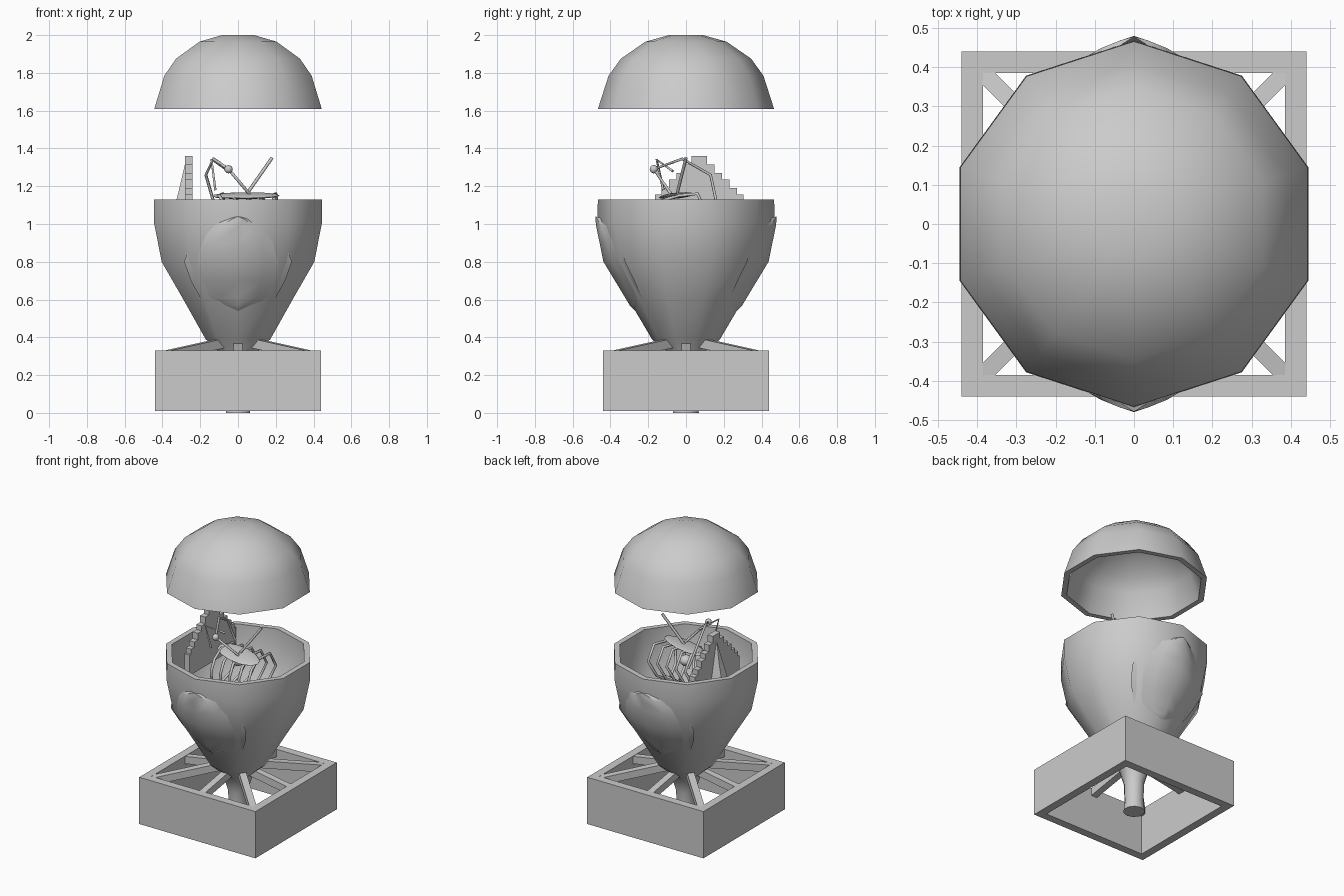
import bpy, bmesh, math
from mathutils import Vector

if "Cube" in bpy.data.objects:
    bpy.data.objects.remove(bpy.data.objects["Cube"])


def make(name, verts, faces, smooth=False):
    me = bpy.data.meshes.new(name)
    me.from_pydata(verts, [], faces)
    bm = bmesh.new()
    bm.from_mesh(me)
    bmesh.ops.recalc_face_normals(bm, faces=bm.faces)
    bm.to_mesh(me)
    bm.free()
    ob = bpy.data.objects.new(name, me)
    bpy.context.collection.objects.link(ob)
    if smooth:
        bpy.ops.object.select_all(action='DESELECT')
        ob.select_set(True)
        bpy.context.view_layer.objects.active = ob
        bpy.ops.object.shade_smooth_by_angle(angle=math.radians(40))
    return ob


def lathe(name, profile, n=10):
    # profile runs from outer end to inner end; both ends are capped
    verts = [(r * math.cos(math.pi / 2 + math.tau * k / n),
              r * math.sin(math.pi / 2 + math.tau * k / n), z)
             for r, z in profile for k in range(n)]
    faces = [(i * n + k, i * n + (k + 1) % n, (i + 1) * n + (k + 1) % n, (i + 1) * n + k)
             for i in range(len(profile) - 1) for k in range(n)]
    last = (len(profile) - 1) * n
    faces += [tuple(range(n)), tuple(range(last, last + n))]
    return make(name, verts, faces, True)


def prism(name, pts, offset):
    n, off = len(pts), Vector(offset)
    verts = [Vector(p) for p in pts] + [Vector(p) + off for p in pts]
    faces = [tuple(range(n)), tuple(range(n, 2 * n))]
    faces += [(i, (i + 1) % n, n + (i + 1) % n, n + i) for i in range(n)]
    return make(name, verts, faces)


def beam(name, a, b, w, h):
    a, b = Vector(a), Vector(b)
    side = (b - a).cross(Vector((0, 0, 1))).normalized() * w / 2
    down = Vector((0, 0, -h))
    return prism(name, [a + side, a - side, a - side + down, a + side + down], b - a)


def tube(name, pts, r):
    cu = bpy.data.curves.new(name, 'CURVE')
    cu.dimensions = '3D'
    cu.bevel_depth = r
    cu.bevel_resolution = 1
    cu.use_fill_caps = True
    sp = cu.splines.new('POLY')
    sp.points.add(len(pts) - 1)
    for p, co in zip(sp.points, pts):
        p.co = (*co, 1)
    ob = bpy.data.objects.new(name, cu)
    bpy.context.collection.objects.link(ob)
    return ob


def ball(name, loc, scale):
    bpy.ops.mesh.primitive_uv_sphere_add(segments=12, ring_count=8, radius=1, location=loc)
    ob = bpy.context.object
    ob.name = name
    ob.scale = scale
    bpy.ops.object.shade_smooth_by_angle(angle=math.radians(40))
    return ob


# Ten-sided hollow bowl with its narrow stem
outer = [(.068, 0), (.06, .06), (.065, .2), (.1, .32), (.18, .39), (.31, .61),
         (.425, .8), (.468, 1.01), (.467, 1.13)]
inner = [(.43, 1.13), (.43, 1.01), (.388, .82), (.27, .62), (.14, .43), (.05, .38)]
lathe('bowl', outer + inner)

# Lifted domed lid
lathe('lid', [(.09, 2.0), (.215, 1.965), (.345, 1.875), (.41, 1.785), (.466, 1.61),
              (.43, 1.61), (.375, 1.775), (.315, 1.85), (.2, 1.93), (.08, 1.965)])

# Faceted shield panels on front and back
def bowl_radius(z):
    for (r0, z0), (r1, z1) in zip(outer, outer[1:]):
        if z0 <= z <= z1:
            return r0 + (r1 - r0) * (z - z0) / (z1 - z0)
    return .46

def bowl_y(x, z, extra):
    # flat sides around the vertex on the y axis
    return bowl_radius(z) - abs(x) * math.tan(math.radians(18)) + extra

rows = [(.09, .57), (.2, .61), (.25, .7), (.285, .8), (.25, .9), (.17, .99), (.07, 1.025)]
for name, s in (('front_panel', -1), ('back_panel', 1)):
    verts = [(0, s * bowl_y(0, .54, 0), .54)]
    for w, z in rows:
        for f in (-1, -.5, 0, .5, 1):
            edge = abs(f) == 1
            verts.append((w * f, s * bowl_y(w * f, z, -.012 if edge else .012), z))
    verts.append((0, s * .478, 1.04))
    faces = [(0, 1 + i, 2 + i) for i in range(4)]
    faces += [(1 + r * 5 + i, 2 + r * 5 + i, 7 + r * 5 + i, 6 + r * 5 + i)
              for r in range(len(rows) - 1) for i in range(4)]
    t = len(verts) - 1
    faces += [(t, t - 5 + i, t - 4 + i) for i in range(4)]
    make(name, verts, faces, True)

# Open square base frame
def square(h, z):
    return [(-h, -h, z), (h, -h, z), (h, h, z), (-h, h, z)]

verts = square(.44, .01) + square(.44, .33) + square(.385, .33) + square(.385, .01)
make('base_frame', verts, [(a * 4 + i, a * 4 + (i + 1) % 4,
                            (a + 1) % 4 * 4 + (i + 1) % 4, (a + 1) % 4 * 4 + i)
                           for a in range(4) for i in range(4)])

# Eight struts holding the stem
for k in range(8):
    d = Vector((math.cos(k * math.pi / 4), math.sin(k * math.pi / 4), 0))
    reach = .56 if k % 2 else .4
    top = .405 if k % 2 else .385
    beam('strut_%d' % k, d * .05 + Vector((0, 0, top)), d * reach + Vector((0, 0, .325)), .045, .05)

# Stepped gable wall inside the bowl, with a buttress behind it
steps = [(.04, 1.36), (.08, 1.315), (.12, 1.27), (.16, 1.235), (.2, 1.19), (.235, 1.155), (.25, 1.12)]
right, w0 = [], 0
for i, (w, z) in enumerate(steps):
    right.append((w, z))
    right.append((w, steps[i + 1][1] if i < len(steps) - 1 else .98))
gable = [(-.28, .07 + w, z) for w, z in right] + [(-.28, .07 - w, z) for w, z in reversed(right)]
prism('stepped_wall', gable, (.04, 0, 0))
make('buttress', [(-.28, .0, 1.0), (-.36, .03, 1.0), (-.36, .11, 1.0), (-.28, .14, 1.0),
                  (-.315, .05, 1.17), (-.315, .09, 1.17), (-.28, .07, 1.32)],
     [(0, 1, 2, 3), (1, 2, 5, 4), (4, 5, 6), (0, 1, 4), (0, 4, 6), (3, 2, 5), (3, 5, 6), (0, 3, 6)])

# Insect-like figure: flat body, head and two jointed feelers
body = ball('body', (.04, -.05, 1.15), (.19, .08, .014))
body.rotation_euler = (.15, 0, -.3)
ball('head', (0, 0, 1.08), (.04, .04, .035))
ball('feeler_joint', (-.05, -.17, 1.29), (.022, .022, .022))
tube('feeler_left', [(.06, -.08, 1.16), (-.05, -.17, 1.29), (-.13, -.02, 1.345),
                     (-.17, .13, 1.26), (-.13, .16, 1.12)], .008)
tube('feeler_right', [(.04, -.05, 1.15), (.18, 0, 1.35)], .009)
tube('feeler_back', [(-.12, -.12, 1.18), (-.14, -.155, 1.34), (-.05, -.07, 1.28)], .007)

# Bent ribs hanging from the body into the bowl
for k in range(5):
    x = -.1 + .07 * k
    for s in (-1, 1):
        tube('rib_%d_%d' % (k, s), [(x, -.04, 1.15), (x + .02, -.04 + s * .1, 1.14 + s * .02),
                                    (x + .03, -.04 + s * .15, 1.06), (x, -.04 + s * .1, .95),
                                    (x - .02, -.04 + s * .02, .9)], .009)
tube('spine', [(-.14, -.04, .9), (.0, -.04, .88), (.2, -.04, .9)], .014)
